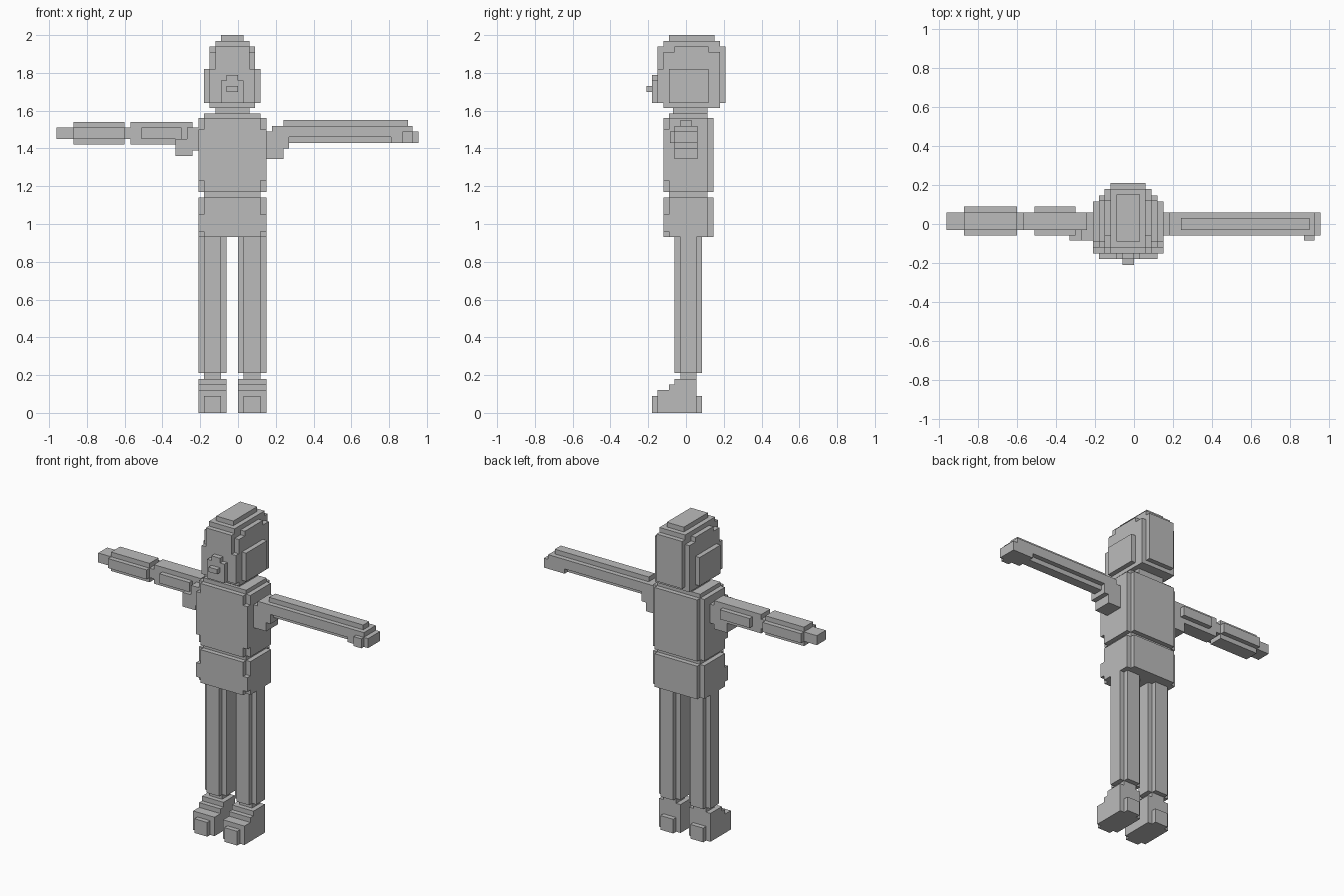
import bpy
import bmesh

skin = bpy.data.materials.new("plain grey")
skin.diffuse_color = (0.5, 0.5, 0.5, 1)
MID = -0.03  # centre line of the body


def block_part(name, boxes):
    """Merge axis-aligned boxes (x0, x1, y0, y1, z0, z1) into one closed blocky shell."""
    cuts = [sorted({round(v, 4) for b in boxes for v in b[2 * a:2 * a + 2]}) for a in range(3)]
    filled = set()
    for b in boxes:
        r = [range(cuts[a].index(round(b[2 * a], 4)), cuts[a].index(round(b[2 * a + 1], 4)))
             for a in range(3)]
        filled |= {(i, j, k) for i in r[0] for j in r[1] for k in r[2]}
    bm = bmesh.new()
    for cell in filled:
        for a in range(3):
            for side in (0, 1):
                near = list(cell)
                near[a] += 2 * side - 1
                if tuple(near) in filled:
                    continue
                u, w = (a + 1) % 3, (a + 2) % 3
                ring = [(0, 0), (1, 0), (1, 1), (0, 1)]
                verts = []
                for du, dw in (ring if side else ring[::-1]):
                    n = list(cell)
                    n[a] += side
                    n[u] += du
                    n[w] += dw
                    verts.append(bm.verts.new([cuts[c][n[c]] for c in range(3)]))
                bm.faces.new(verts)
    bmesh.ops.remove_doubles(bm, verts=bm.verts, dist=0.001)
    bmesh.ops.dissolve_limit(bm, angle_limit=0.01, verts=bm.verts, edges=bm.edges)
    mesh = bpy.data.meshes.new(name)
    bm.to_mesh(mesh)
    bm.free()
    mesh.materials.append(skin)
    obj = bpy.data.objects.new(name, mesh)
    bpy.context.collection.objects.link(obj)
    return obj


def wide(half, y0, y1, z0, z1, c=MID):
    """Box symmetric about a centre line in x."""
    return (c - half, c + half, y0, y1, z0, z1)


# Legs and stepped feet
for side, c in (("right", -0.135), ("left", 0.075)):
    block_part(side + "_leg", [
        wide(0.075, -0.03, 0.055, 0.21, 0.93, c),
        wide(0.045, -0.06, 0.085, 0.21, 0.93, c)])
    block_part(side + "_foot", [
        wide(0.045, -0.18, 0.085, 0, 0.09, c),
        wide(0.075, -0.15, 0.055, 0, 0.09, c),
        wide(0.075, -0.15, 0.055, 0.09, 0.12, c),
        wide(0.075, -0.09, 0.055, 0.12, 0.15, c),
        wide(0.075, -0.06, 0.055, 0.15, 0.18, c),
        wide(0.045, -0.03, 0.055, 0.18, 0.21, c)])

# Pelvis and torso with notched corners
block_part("pelvis", [
    wide(0.18, -0.09, 0.115, 0.93, 1.14),
    wide(0.15, -0.12, 0.145, 0.93, 1.14),
    wide(0.18, -0.12, 0.115, 0.96, 1.05),
    wide(0.15, -0.09, 0.115, 1.14, 1.17)])
block_part("torso", [
    wide(0.18, -0.09, 0.115, 1.17, 1.56),
    wide(0.15, -0.12, 0.145, 1.17, 1.56),
    wide(0.18, -0.12, 0.115, 1.23, 1.50),
    wide(0.15, -0.09, 0.115, 1.56, 1.585)])
block_part("neck", [wide(0.09, -0.07, 0.115, 1.585, 1.615)])

# Head built up in rounded layers, with muzzle and nose
block_part("head", [
    wide(0.15, -0.09, 0.12, 1.64, 1.82),
    wide(0.12, -0.12, 0.18, 1.615, 1.91),
    wide(0.12, -0.06, 0.12, 1.91, 1.94),
    wide(0.12, -0.15, 0.18, 1.64, 1.82),
    wide(0.09, -0.15, 0.21, 1.64, 1.94),
    wide(0.09, -0.12, 0.18, 1.94, 1.97),
    wide(0.06, -0.09, 0.15, 1.97, 2.0)])
block_part("muzzle", [
    wide(0.06, -0.18, -0.15, 1.64, 1.76),
    wide(0.03, -0.18, -0.15, 1.76, 1.79),
    wide(0.03, -0.21, -0.18, 1.70, 1.73)])


def limb(x0, x1):
    """Arm section with notched corners."""
    return [(x0, x1, -0.06, 0.09, 1.45, 1.51), (x0, x1, -0.03, 0.06, 1.42, 1.54)]


# Right arm: shoulder, upper arm, elbow, forearm, hand
block_part("right_upper_arm", [
    (-0.51, -0.30, -0.06, 0.09, 1.45, 1.51),
    (-0.57, -0.24, -0.03, 0.06, 1.42, 1.54),
    (-0.33, -0.24, -0.085, 0.06, 1.36, 1.45),
    (-0.27, -0.21, -0.085, 0.06, 1.39, 1.51)])
block_part("right_forearm", limb(-0.87, -0.60))
block_part("right_elbow", [(-0.60, -0.57, -0.03, 0.06, 1.45, 1.51)])
block_part("right_hand", [(-0.96, -0.87, -0.03, 0.06, 1.45, 1.51)])

# Left arm: one straight ridged piece with shoulder and hand
block_part("left_arm", [
    (0.15, 0.24, -0.06, 0.06, 1.345, 1.49),
    (0.18, 0.27, -0.06, 0.06, 1.40, 1.52),
    (0.27, 0.90, -0.06, 0.06, 1.46, 1.52),
    (0.24, 0.90, -0.03, 0.03, 1.46, 1.55),
    (0.27, 0.81, -0.03, 0.03, 1.43, 1.46),
    (0.81, 0.925, -0.06, 0.06, 1.43, 1.52)])
block_part("left_hand", [
    (0.925, 0.955, -0.06, 0.06, 1.43, 1.49),
    (0.87, 0.925, -0.085, -0.06, 1.43, 1.49)])
